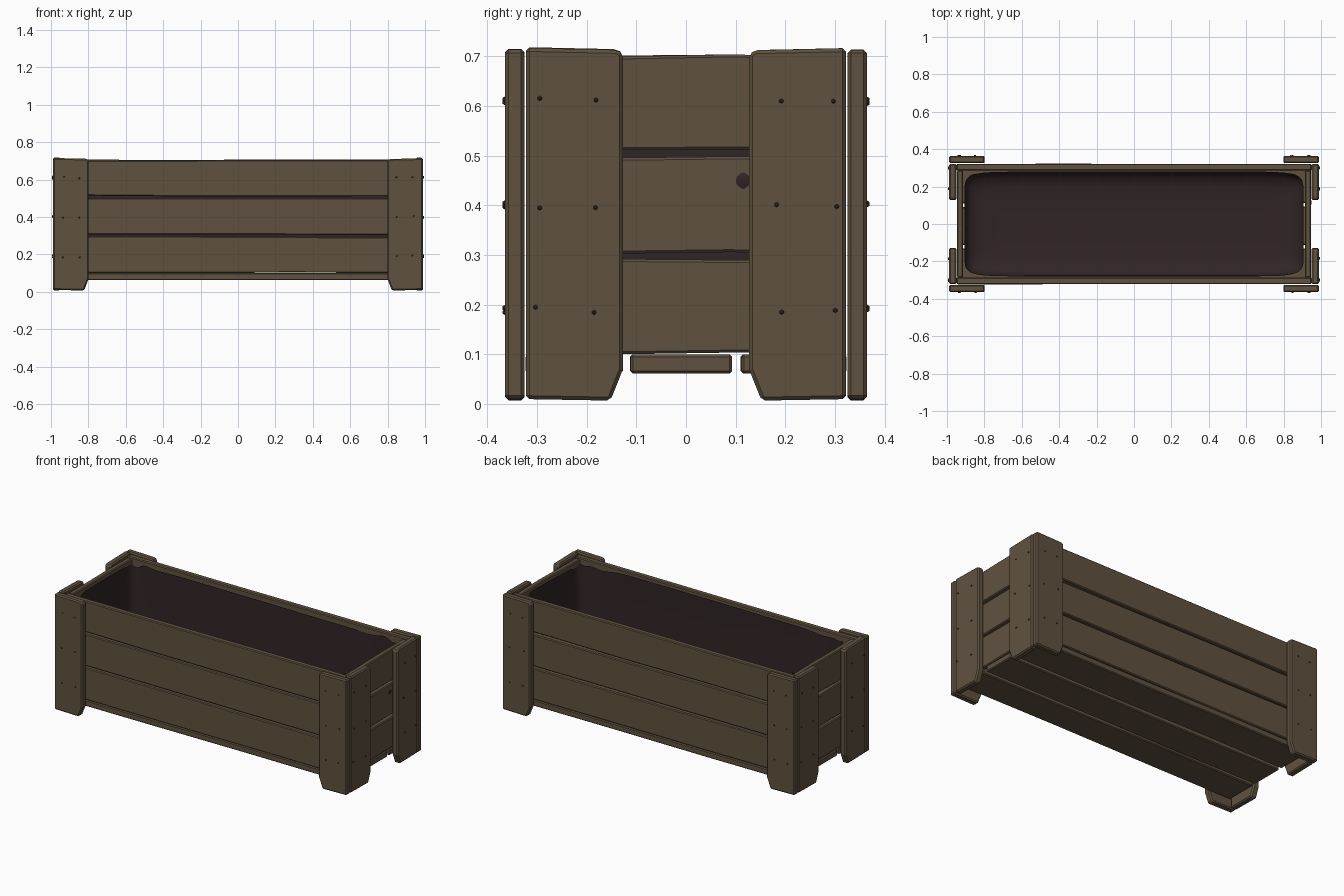
import bpy, bmesh, math, random
from mathutils import Vector

random.seed(4)
cube = bpy.data.objects.get("Cube")
if cube:
    bpy.data.objects.remove(cube, do_unlink=True)


def material(name, rgb):
    m = bpy.data.materials.new(name)
    m.use_nodes = True
    m.diffuse_color = (*rgb, 1)
    bsdf = m.node_tree.nodes["Principled BSDF"]
    bsdf.inputs["Base Color"].default_value = (*rgb, 1)
    bsdf.inputs["Roughness"].default_value = 0.9
    return m


WOOD = material("weathered wood", (0.115, 0.083, 0.05))
LINER = material("dark liner", (0.03, 0.018, 0.019))
NAIL = material("dark nail", (0.05, 0.038, 0.026))


def finish(name, bm, mat, smooth=False):
    bmesh.ops.recalc_face_normals(bm, faces=bm.faces)
    mesh = bpy.data.meshes.new(name)
    bm.to_mesh(mesh)
    bm.free()
    mesh.materials.append(mat)
    ob = bpy.data.objects.new(name, mesh)
    bpy.context.collection.objects.link(ob)
    if smooth:
        for p in mesh.polygons:
            p.use_smooth = True
    return ob


def place(axis, u, v, d):
    """Outline point (u, v) at depth d along the board's normal axis."""
    return {"x": (d, u, v), "y": (u, d, v), "z": (u, v, d)}[axis]


def board(name, axis, outline, d0, d1, bevel=0.005):
    bm = bmesh.new()
    face = bm.faces.new([bm.verts.new(place(axis, u, v, d0)) for u, v in outline])
    ext = bmesh.ops.extrude_face_region(bm, geom=[face])
    verts = [e for e in ext["geom"] if isinstance(e, bmesh.types.BMVert)]
    bmesh.ops.translate(bm, verts=verts, vec=Vector(place(axis, 0, 0, d1 - d0)))
    ob = finish(name, bm, WOOD)
    mod = ob.modifiers.new("worn edges", "BEVEL")
    mod.width = bevel
    mod.segments = 1
    return ob


def jitter(a=0.003):
    return random.uniform(-a, a)


def plank(u, v0, v1):
    """Long outline with slightly uneven edges."""
    steps = [-1, -0.4, 0.3, 1]
    low = [(u * s, v0 + jitter()) for s in steps]
    high = [(u * s, v1 + jitter()) for s in reversed(steps)]
    return low + high


def post(inner, outer, top):
    """Upright outline with its lower inside corner chipped off."""
    s = 1 if outer > inner else -1
    return [(outer, 0.01), (inner + s * 0.025, 0.007), (inner, 0.07),
            (inner, top - 0.012), (inner + s * 0.012, top - 0.004), (outer, top)]


def nails(name, axis, spots, depth, side):
    bm = bmesh.new()
    for u in spots:
        for z in (0.19, 0.4, 0.61):
            c = Vector(place(axis, u + jitter(0.006), z + jitter(0.006), depth))
            made = bmesh.ops.create_icosphere(bm, subdivisions=1, radius=0.005)
            bmesh.ops.translate(bm, verts=made["verts"], vec=c)
    finish(name, bm, NAIL)


# Wall planks, three high on each side
rows = [("lower", 0.103, 0.295), ("middle", 0.305, 0.5), ("upper", 0.513, 0.704)]
for row, z0, z1 in rows:
    for label, s in (("front", -1), ("back", 1)):
        board(f"{label}_{row}_plank", "y", plank(0.95, z0, z1), s * 0.287, s * 0.322)
    for label, s in (("right", -1), ("left", 1)):
        board(f"{label}_{row}_plank", "x", plank(0.286, z0, z1 - 0.003), s * 0.914, s * 0.946)

# Floor boards
for label, y0, y1 in (("front", -0.32, -0.13), ("middle", -0.11, 0.092), ("back", 0.112, 0.32)):
    board(f"{label}_floor_board", "z", plank(0.945, y0, y1), 0.062, 0.1)

# Corner posts, two boards at each corner
for fb, sy in (("front", -1), ("back", 1)):
    for lr, sx in (("right", -1), ("left", 1)):
        corner = f"{fb}_{lr}"
        top = 0.718 + jitter(0.005)
        board(f"{corner}_wide_post", "y", post(sx * 0.798, sx * 0.988, top),
              sy * 0.325, sy * 0.364, 0.007)
        board(f"{corner}_end_post", "x", post(sy * 0.127, sy * 0.322, top + 0.003),
              sx * 0.95, sx * 0.989, 0.007)
        nails(f"{corner}_wide_nails", "y", (sx * 0.935, sx * 0.845), sy * 0.365, sy)
        nails(f"{corner}_end_nails", "x", (sy * 0.3, sy * 0.187), sx * 0.991, sx)


# Sagging open liner: stacked rounded rings with a closed floor
def liner():
    count = 96
    rings = [(0.0, 0.68), (0.002, 0.5), (0.002, 0.3), (0.005, 0.17), (0.03, 0.13),
             (0.09, 0.115), (0.2, 0.11)]
    bm = bmesh.new()
    loops = []
    for i, (inset, z) in enumerate(rings):
        loop = []
        for k in range(count):
            a = 2 * math.pi * k / count
            c, s = math.cos(a), math.sin(a)
            x = math.copysign(abs(c) ** 0.16, c) * (0.907 - inset)
            y = math.copysign(abs(s) ** 0.16, s) * (0.282 - inset)
            wave = math.sin(a * 7) + math.sin(a * 12 + 1)
            if i == 0:
                y *= 1 - 0.012 * (1 + wave / 2)
                z_k = z + 0.006 * wave
            else:
                z_k = z
            loop.append(bm.verts.new((x, y, z_k)))
        loops.append(loop)
    for a, b in zip(loops, loops[1:]):
        for k in range(count):
            n = (k + 1) % count
            bm.faces.new((a[k], a[n], b[n], b[k]))
    bm.faces.new(loops[-1])
    ob = finish("liner", bm, LINER, True)
    # Face the open inside
    ob.data.flip_normals()


liner()

# Liner bulging through the left end planks
bm = bmesh.new()
bmesh.ops.create_icosphere(bm, subdivisions=2, radius=0.03)
for v in bm.verts:
    v.co = Vector((0.935 + v.co.x * 0.45, 0.115 + v.co.y, 0.45 + v.co.z))
finish("liner_bulge", bm, LINER, True)
